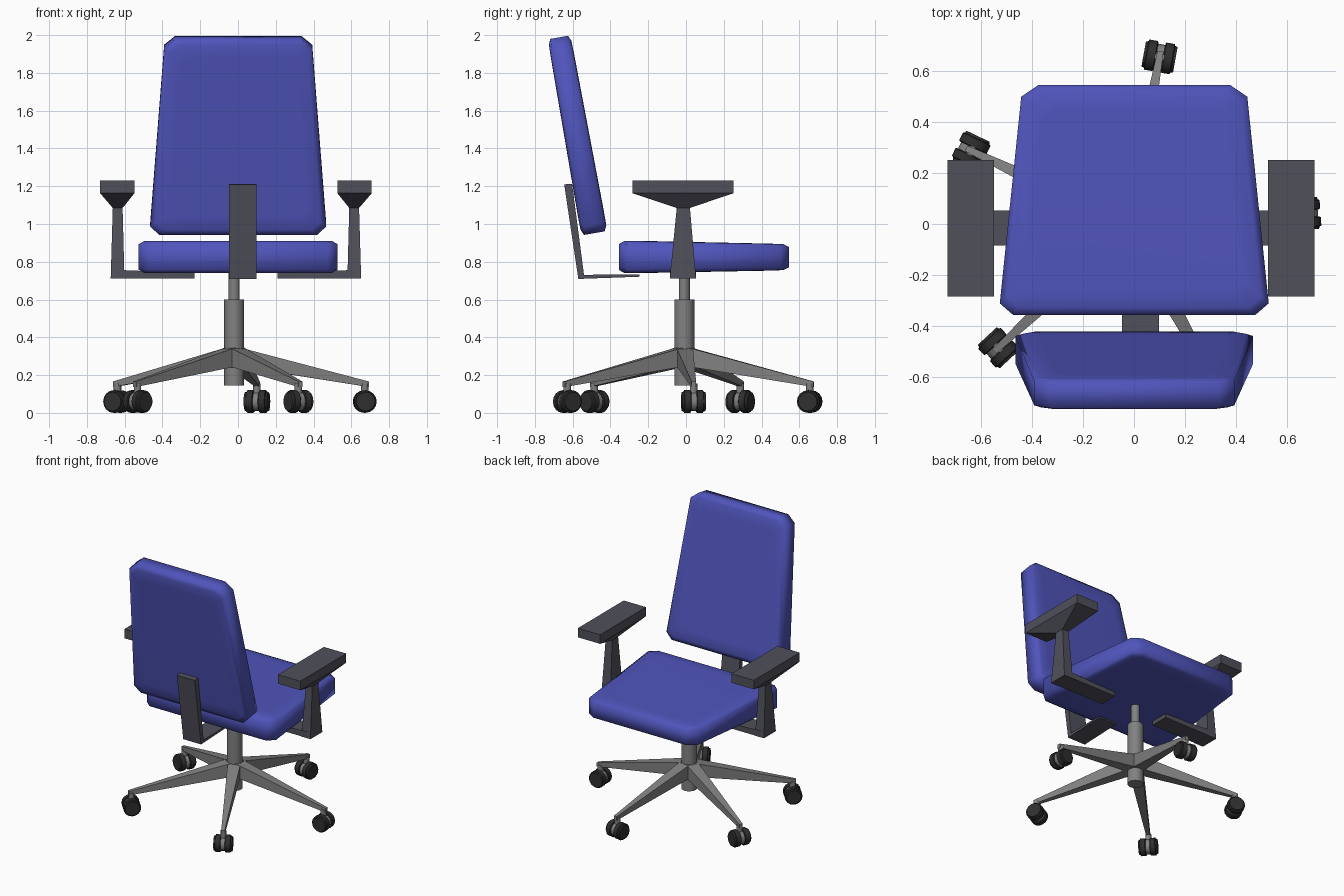
import bpy, bmesh, math
from mathutils import Matrix, Vector

if "Cube" in bpy.data.objects:
    bpy.data.objects.remove(bpy.data.objects["Cube"])


def material(name, rgb):
    m = bpy.data.materials.new(name)
    m.diffuse_color = (*rgb, 1)
    m.use_nodes = True
    m.node_tree.nodes["Principled BSDF"].inputs["Base Color"].default_value = m.diffuse_color
    return m


BLUE = material("blue_fabric", (0.08, 0.09, 0.5))
DARK = material("dark_plastic", (0.08, 0.08, 0.105))
BLACK = material("black_rubber", (0.028, 0.028, 0.028))
METAL = material("grey_metal", (0.22, 0.22, 0.22))


def loft(name, rings, mat, matrix=None, smooth=None):
    """Skin a stack of rings with equal point counts and cap both ends."""
    bm = bmesh.new()
    loops = [[bm.verts.new(p) for p in ring] for ring in rings]
    n = len(loops[0])
    for a, b in zip(loops, loops[1:]):
        for i in range(n):
            j = (i + 1) % n
            bm.faces.new((a[i], a[j], b[j], b[i]))
    bm.faces.new(loops[0][::-1])
    bm.faces.new(loops[-1])
    if matrix:
        bm.transform(matrix)
    bmesh.ops.recalc_face_normals(bm, faces=bm.faces)
    me = bpy.data.meshes.new(name)
    bm.to_mesh(me)
    bm.free()
    ob = bpy.data.objects.new(name, me)
    bpy.context.collection.objects.link(ob)
    me.materials.append(mat)
    if smooth:
        bpy.ops.object.select_all(action='DESELECT')
        ob.select_set(True)
        bpy.context.view_layer.objects.active = ob
        bpy.ops.object.shade_smooth_by_angle(angle=math.radians(smooth))
    return ob


def circle(r, z, n=16):
    return [(r * math.cos(2 * math.pi * i / n), r * math.sin(2 * math.pi * i / n), z)
            for i in range(n)]


def rect(x0, x1, y0, y1, z):
    return [(x0, y0, z), (x1, y0, z), (x1, y1, z), (x0, y1, z)]


def cushion(name, half, low, high, matrix):
    """Padded octagon; half = right side outline, low/high = z at v=0 and v=max."""
    outline = half + [(-x, v) for x, v in reversed(half)]
    umax = max(x for x, v in half)
    vmax = max(v for x, v in half)
    rings = []
    for inset, f in ((.1, 0), (.03, .01), (0, .11), (0, .89), (.03, .99), (.1, 1)):
        ring = []
        for x, v in outline:
            x *= 1 - inset / umax
            v = vmax / 2 + (v - vmax / 2) * (1 - 2 * inset / vmax)
            t = v / vmax
            lo = low[0] + (low[1] - low[0]) * t
            hi = high[0] + (high[1] - high[0]) * t
            ring.append((x, v, lo + (hi - lo) * f))
        rings.append(ring)
    return loft(name, rings, BLUE, matrix, 80)


# Seat and reclined backrest
cushion("seat", [(.475, 0), (.527, .045), (.443, .855), (.377, .9)],
        (.738, .755), (.913, .894), Matrix.Translation((.001, -.356, 0)))
cushion("backrest", [(.418, 0), (.466, .045), (.392, 1.005), (.333, 1.053)],
        (-.075, -.06), (.067, .063),
        Matrix.Translation((.001, -.489, .951)) @ Matrix.Rotation(math.radians(99.9), 4, 'X'))

# L-shaped bracket carrying the backrest
profile = [(-.645, 1.21), (-.57, .709), (-.245, .721), (-.245, .733), (-.54, .731), (-.603, 1.212)]
loft("back_bracket", [[(x, y, z) for y, z in profile] for x in (-.048, .097)], DARK)

# Armrests: pad, funnel and post in one loft, plus the bar under the seat
for side, s in (("left", -1), ("right", 1)):
    flip = Matrix.Translation((-.011, 0, 0)) @ Matrix.Diagonal((s, 1, 1, 1))
    loft(side + "_armrest", [rect(.59, .663, -.086, .053, .711),
                             rect(.60, .652, -.049, .021, 1.085),
                             rect(.537, .719, -.284, .251, 1.163),
                             rect(.537, .719, -.284, .251, 1.23)], DARK, flip)
    bar = [(.22, .712), (.63, .712), (.63, .757), (.22, .741)]
    loft(side + "_arm_bar", [[(x, y, z) for x, z in bar] for y in (-.085, .053)], DARK, flip)

# Gas column
hub = Vector((-.02, -.009, 0))
at_hub = Matrix.Translation(hub)
loft("column", [circle(.053, .145), circle(.053, .6)], METAL, at_hub, 35)
loft("piston", [circle(.029, .6), circle(.029, .745)], METAL, at_hub, 35)

# Five tapered legs, each with a twin-wheel caster
tips = [(.1, .655), (-.638, .287), (-.532, -.485), (.32, -.628), (.671, .04)]
for k, tip in enumerate(tips, 1):
    d = Vector((*tip, 0)) - hub
    length = d.length
    turn = Matrix.Rotation(math.atan2(d.y, d.x), 4, 'Z')
    loft(f"leg_{k}", [[(x, -w, lo), (x, w, lo), (x, w, hi), (x, -w, hi)]
                      for x, w, lo, hi in ((0, .045, .25, .353), (length + .022, .012, .137, .166))],
         METAL, at_hub @ turn)
    foot = Matrix.Translation((*tip, 0)) @ turn
    loft(f"caster_stem_{k}", [circle(.02, .07, 12), circle(.02, .155, 12)], METAL, foot, 35)
    axle = foot @ Matrix.Translation((0, 0, .06)) @ Matrix.Rotation(math.pi / 2, 4, 'X')
    loft(f"caster_hub_{k}", [circle(.05, -.02), circle(.05, .02)], METAL, axle, 35)
    for side, s in (("a", -1), ("b", 1)):
        loft(f"caster_wheel_{k}{side}",
             [circle(r, s * z) for r, z in ((.055, .014), (.06, .018), (.06, .05), (.053, .053), (.05, .063))],
             BLACK, axle, 35)
